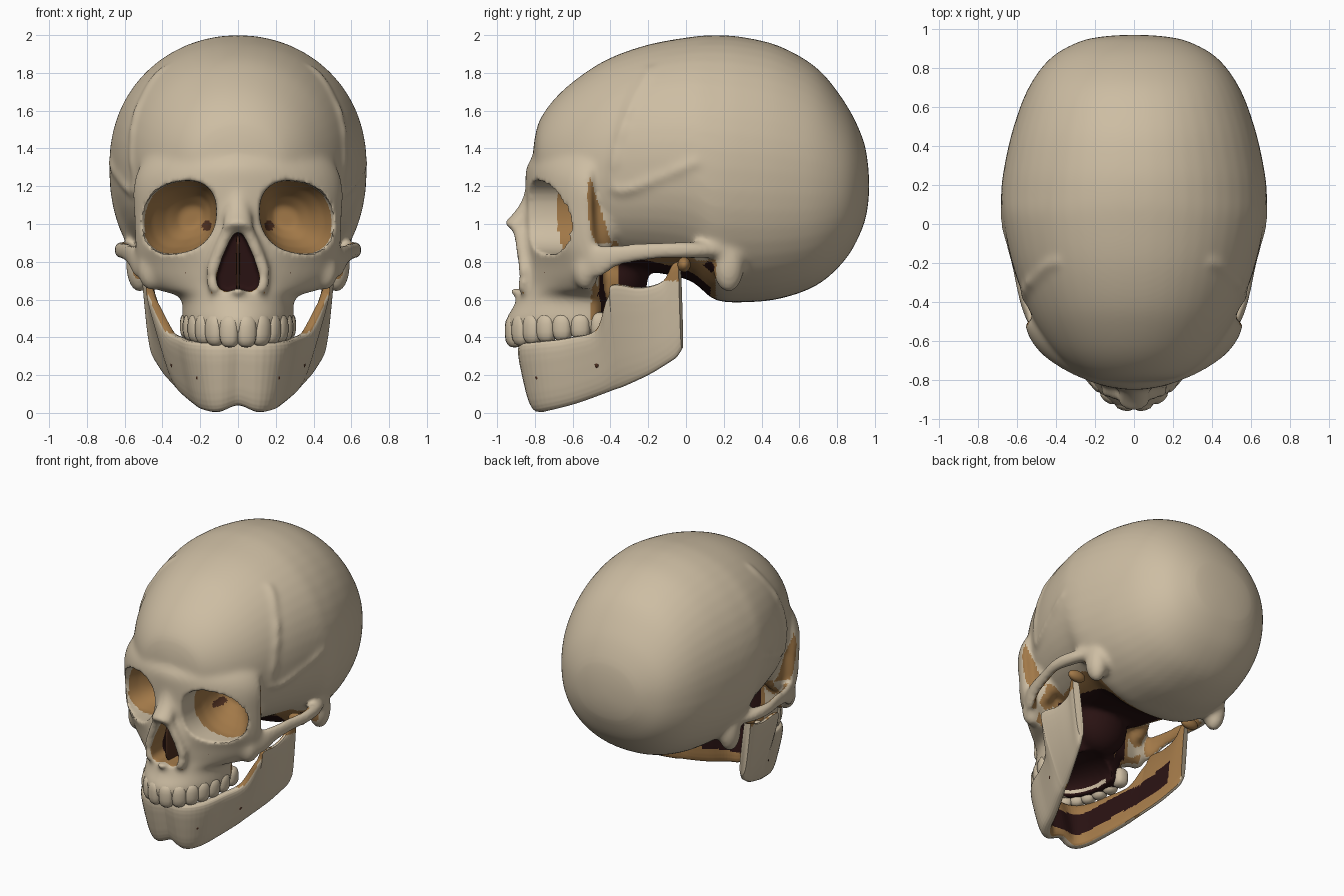
import bpy, bmesh, math
from mathutils import Vector, Matrix

if "Cube" in bpy.data.objects:
    bpy.data.objects.remove(bpy.data.objects["Cube"])


def material(name, rgb):
    m = bpy.data.materials.new(name)
    m.diffuse_color = (*rgb, 1)
    m.use_nodes = True
    m.node_tree.nodes["Principled BSDF"].inputs["Base Color"].default_value = m.diffuse_color
    return m


MATS = [material("bone", (0.61, 0.51, 0.365)), material("brown_hollow", (0.36, 0.19, 0.065)),
        material("dark_cavity", (0.022, 0.006, 0.006)), material("deep_brown", (0.075, 0.028, 0.014))]
BONE, BROWN, DARK, DEEP = range(4)


def power(v, e):
    return math.copysign(abs(v) ** e, v)


def spline(rows, steps):
    # smooth Catmull-Rom interpolation of tuples
    out = []
    for i in range(len(rows) - 1):
        p = [rows[max(0, min(len(rows) - 1, i + k))] for k in (-1, 0, 1, 2)]
        for s in range(steps):
            t = s / steps
            out.append(tuple(0.5 * (2 * b + (c - a) * t + (2 * a - 5 * b + 4 * c - d) * t * t
                                    + (3 * b - a - 3 * c + d) * t ** 3) for a, b, c, d in zip(*p)))
    return out + [tuple(rows[-1])]


def loft(bm, rings):
    vs = [[bm.verts.new(p) for p in r] for r in rings]
    n = len(vs[0])
    for a, b in zip(vs, vs[1:]):
        for k in range(n):
            bm.faces.new((a[k], a[(k + 1) % n], b[(k + 1) % n], b[k]))
    bm.faces.new(vs[0])
    bm.faces.new(vs[-1])


def tube(bm, rows, steps=5, n=14):
    # rows: x, y, z, half width, half height
    pts = spline(rows, steps)
    rings = []
    for i, (x, y, z, rw, rh) in enumerate(pts):
        t = (Vector(pts[min(i + 1, len(pts) - 1)][:3]) - Vector(pts[max(i - 1, 0)][:3])).normalized()
        side = t.cross(Vector((0, 0, 1))).normalized()
        up = side.cross(t)
        rings.append([Vector((x, y, z)) + side * rw * math.cos(a) + up * rh * math.sin(a)
                      for a in (2 * math.pi * k / n for k in range(n))])
    loft(bm, rings)


def ball(bm, centre, radii, e=1.0, turn=0.0, seg=20):
    r = bmesh.ops.create_uvsphere(bm, u_segments=seg, v_segments=seg * 2 // 3, radius=1)
    rot = Matrix.Rotation(turn, 3, 'Z')
    for v in r["verts"]:
        v.co = Vector(centre) + rot @ Vector([power(c, e) * s for c, s in zip(v.co, radii)])


def finish(name, bm, rule=None):
    bmesh.ops.recalc_face_normals(bm, faces=bm.faces[:])
    me = bpy.data.meshes.new(name)
    bm.to_mesh(me)
    bm.free()
    ob = bpy.data.objects.new(name, me)
    bpy.context.scene.collection.objects.link(ob)
    if rule:
        paint(ob, rule)
    return ob


def paint(ob, rule):
    me = ob.data
    me.materials.clear()
    for m in MATS:
        me.materials.append(m)
    for p in me.polygons:
        p.material_index = rule(p.center, p.normal)
        p.use_smooth = True
    me.set_sharp_from_angle(angle=math.radians(50))


skull = bmesh.new()
ANG = [2 * math.pi * k / 48 for k in range(48)]

# braincase: y, top, bottom, half width
CRAN = spline([(.970, 1.22, 1.18, .02), (.962, 1.33, 1.09, .15), (.935, 1.455, .98, .28), (.85, 1.63, .82, .428),
               (.70, 1.82, .68, .54), (.5, 1.94, .605, .617), (.3, 1.99, .585, .664), (.15, 2.0, .60, .682),
               (.02, 1.99, .70, .672), (-.2, 1.95, .75, .625), (-.4, 1.88, .78, .555), (-.55, 1.79, .84, .48),
               (-.68, 1.68, .95, .38), (-.77, 1.56, 1.1, .26), (-.80, 1.46, 1.2, .15), (-.81, 1.38, 1.3, .02)], 5)
loft(skull, [[(w * power(math.cos(a), .97 if math.sin(a) > 0 else .88), y,
               (t + b) / 2 + (t - b) / 2 * power(math.sin(a), .97 if math.sin(a) > 0 else .88)) for a in ANG]
             for y, t, b, w in CRAN])


def cran_x(y, z):
    _, t, b, w = min(CRAN, key=lambda r: abs(r[0] - y))
    d = (z - (t + b) / 2) / ((t - b) / 2)
    e = 2.06 if d > 0 else 2.27
    return w * max(0, 1 - abs(d) ** e) ** (1 / e)


# face block: z, front y, half width, back y, front roundness
FACE = spline([(.41, -.945, .275, -.42, 2), (.49, -.955, .297, -.41, 2), (.57, -.91, .295, -.40, 2),
               (.62, -.895, .32, -.40, 1.8), (.655, -.885, .44, -.42, 1.4), (.72, -.875, .51, -.43, 1.35),
               (.80, -.865, .537, -.43, 1.45), (.90, -.85, .547, -.42, 1.75), (1.05, -.845, .555, -.46, 1.8),
               (1.2, -.85, .557, -.48, 1.8), (1.30, -.845, .525, -.46, 1.75), (1.38, -.795, .46, -.42, 1.75),
               (1.48, -.745, .36, -.42, 1.8)], 5)
loft(skull, [[(w * power(math.cos(a), 2 / n), -.5 + (abs(yb + .5) if math.sin(a) > 0 else abs(yf + .5))
               * power(math.sin(a), 2 / n), z) for a in ANG] for z, yf, w, yb, n in FACE])

# nasal bone, nasal spine and the bone behind the palate
tube(skull, [(0, -.78, 1.26, .06, .05), (0, -.815, 1.12, .062, .055), (0, -.86, 1.04, .076, .055),
             (0, -.912, .965, .085, .07)])
ball(skull, (0, -.895, .645), (.035, .05, .025))
ball(skull, (0, -.36, .72), (.2, .16, .2))

for s in (1, -1):
    # cheekbone, cheek arch, mastoid, outer wall of the eye socket, nose rim
    ball(skull, (s * .46, -.53, .755), (.07, .07, .11))
    ball(skull, (s * .41, -.45, 1.0), (.085, .09, .2))
    tube(skull, [(s * .46, -.55, .80, .04, .10), (s * .52, -.48, .80, .034, .095), (s * .56, -.38, .832, .03, .065),
                 (s * .595, -.22, .853, .03, .052), (s * .622, -.08, .862, .034, .048),
                 (s * .60, .04, .862, .05, .047), (s * .565, .14, .86, .05, .04), (s * .52, .24, .86, .05, .04)])
    ball(skull, (s * .52, .225, .785), (.075, .085, .15))
    tube(skull, [(s * .05, -.885, .97, .035, .035), (s * .105, -.865, .84, .035, .035),
                 (s * .14, -.855, .73, .035, .035), (s * .115, -.865, .64, .035, .035)])
    # temporal line ridge
    line = [(-.185, 1.83), (-.3, 1.6), (-.365, 1.38), (-.385, 1.21), (-.33, 1.175), (-.15, 1.24), (.06, 1.33)]
    tube(skull, [(s * (cran_x(y, z) - .005), y, z, .022, .022) for y, z in spline(line, 4)], 1, 8)

skull_ob = finish("skull", skull)

# cutters: eye sockets, nose opening, palate
cut = bmesh.new()
for s in (1, -1):
    rings = []
    for y, cx, k in [(-1.05, .312, 1.02), (-.75, .312, 1.0), (-.6, .308, .99), (-.52, .29, .84),
                     (-.44, .265, .6), (-.38, .25, .3)]:
        ring = []
        for a in ANG:
            dx = .197 * k * power(math.cos(a), .86)
            ring.append((s * (cx + dx), y, 1.035 + .19 * k * power(math.sin(a), .86) - .15 * dx))
        rings.append(ring)
    loft(cut, rings)
pear = [(0, .66), (.06, .64), (.105, .66), (.115, .72), (.085, .82), (.045, .91), (.022, .95), (0, .957)]
outline = pear + [(-x, z) for x, z in pear[-2:0:-1]]
loft(cut, [[(x, y, z) for x, z in outline] for y in (-1.1, -.62)])
ball(cut, (0, -.55, .44), (.18, .28, .12))
cutter = finish("opening_cutter", cut)
cutter.hide_render = True


def remesh(size, loops):
    m = skull_ob.modifiers.new("remesh", 'REMESH')
    m.mode, m.voxel_size = 'VOXEL', size
    m = skull_ob.modifiers.new("smooth", 'SMOOTH')
    m.factor, m.iterations = .5, loops


remesh(.015, 14)
m = skull_ob.modifiers.new("openings", 'BOOLEAN')
m.operation, m.solver, m.object = 'DIFFERENCE', 'EXACT', cutter
remesh(.0135, 4)
dg = bpy.context.evaluated_depsgraph_get()
mesh = bpy.data.meshes.new_from_object(skull_ob.evaluated_get(dg))
skull_ob.modifiers.clear()
skull_ob.data = mesh
bpy.data.objects.remove(cutter)


def skull_rule(c, n):
    ax, y, z = abs(c.x), c.y, c.z
    out = n.x if c.x > 0 else -n.x
    # eye sockets
    e = (abs(ax - .31) / .2) ** 2.3 + (abs(z + .15 * (ax - .31) - 1.035) / .193) ** 2.3
    if e < 1.12 and -.68 + .25 * (ax - .115) < y < -.36 and not (out > .6 and ax > .4):
        return DEEP if math.hypot(ax - .165, z - .99) < .025 else BROWN
    # nose
    if ax < .02 + .12 * min(1, (.97 - z) / .2) and .62 < z < .965 and -.87 < y < -.55:
        return DARK if y > -.74 else (BROWN if abs(n.y) < .6 else BONE)
    # temple hollow and inside of cheek arch
    if ax > .38 and .9 < z < 1.25 and abs(y + .55 - .33 * (1.24 - z)) < .045 and (n.y > .2 or ax < .5):
        return BROWN
    if ax > .42 and -.6 < y < 0 and z < .95 and out < -.2:
        return BROWN
    # palate, back of upper jaw, skull base
    if z < .64 and ax < .22 and -.82 < y < -.3 and n.z < -.2:
        return DARK
    if z < .85 and -.5 < y < .13 and ax < .45 and (n.z < -.2 or ax < .33):
        return DARK if ax < .3 and (out < .5 or y > -.36) else BROWN
    # ear opening
    if .04 < y < .16 and z < .81 and ax < .59:
        return DARK if math.hypot(y - .12, z - .77) < .03 else BROWN
    return BONE


paint(skull_ob, skull_rule)

# nasal septum
bm = bmesh.new()
ball(bm, (0, -.72, .79), (.012, .14, .15), .5)
finish("nasal_septum", bm, lambda c, n: DEEP)

# upper teeth along the dental arch
bm = bmesh.new()
for s in (1, -1):
    for i, a in enumerate((.17, .47, .73, .96, 1.19, 1.43, 1.68)):
        x, y = .258 * math.sin(a), -.5 - .412 * math.cos(a)
        ang = math.atan2(.412 * math.sin(a), .258 * math.cos(a))
        ball(bm, (s * x, y, .434 + .005 * i), (.054, .052, .088 - .003 * i), .75, s * ang, 14)
finish("upper_teeth", bm, lambda c, n: BONE)

# lower jaw: x, y, bottom, top, thickness, outward lean
half = [(.1, -.775, .005, .37, .10, .22), (.17, -.715, .015, .38, .09, .22), (.225, -.58, .05, .40, .08, .22),
        (.285, -.44, .10, .44, .075, .25), (.31, -.375, .125, .59, .065, .3), (.325, -.33, .14, .68, .06, .3),
        (.38, -.2, .2, .665, .055, .2), (.42, -.1, .26, .70, .055, .12), (.44, -.05, .295, .79, .055, .1),
        (.45, -.02, .34, .80, .05, .1)]
rows = [(-r[0],) + r[1:] for r in reversed(half)] + [(0, -.77, .04, .37, .09, .22)] + half
rows = spline(rows, 5)
bm = bmesh.new()
rings = []
for i, (x, y, b, t, th, lean) in enumerate(rows):
    p, q = rows[max(i - 1, 0)], rows[min(i + 1, len(rows) - 1)]
    nrm = Vector((q[1] - p[1], p[0] - q[0], 0)).normalized()
    ring = []
    for a in ANG[::2]:
        h = (t - b) / 2 * (1 + power(math.sin(a), .6))
        ring.append(Vector((x, y, b + h)) + nrm * (th / 2 * power(math.cos(a), .6) + lean * h))
    rings.append(ring)
loft(bm, rings)
bmesh.ops.subdivide_edges(bm, edges=bm.edges[:], cuts=3, use_grid_fill=True)
for s in (1, -1):
    ball(bm, (s * .5, -.01, .785), (.07, .035, .04))


def jaw_rule(c, n):
    r = math.hypot(c.x, c.y + .2)
    if n.x * c.x + n.y * (c.y + .2) < -.4 * r:
        h = c.z - (.02 + .38 * (c.y + .79))
        return DARK if c.y < -.12 and .05 < h < .24 else BROWN
    if c.z > .70 or (c.z > .42 and c.y < -.28 and n.x * c.x < .5 * abs(c.x)):
        return BROWN
    return BONE


finish("lower_jaw", bm, jaw_rule)

# small nerve openings
bm = bmesh.new()
for s in (1, -1):
    for c in ((.208, -.785, .19), (.342, -.47, .255), (.27, -.735, .745)):
        ball(bm, (s * c[0], c[1], c[2]), (.016, .016, .02), 1, 0, 10)
finish("nerve_openings", bm, lambda c, n: DEEP)
